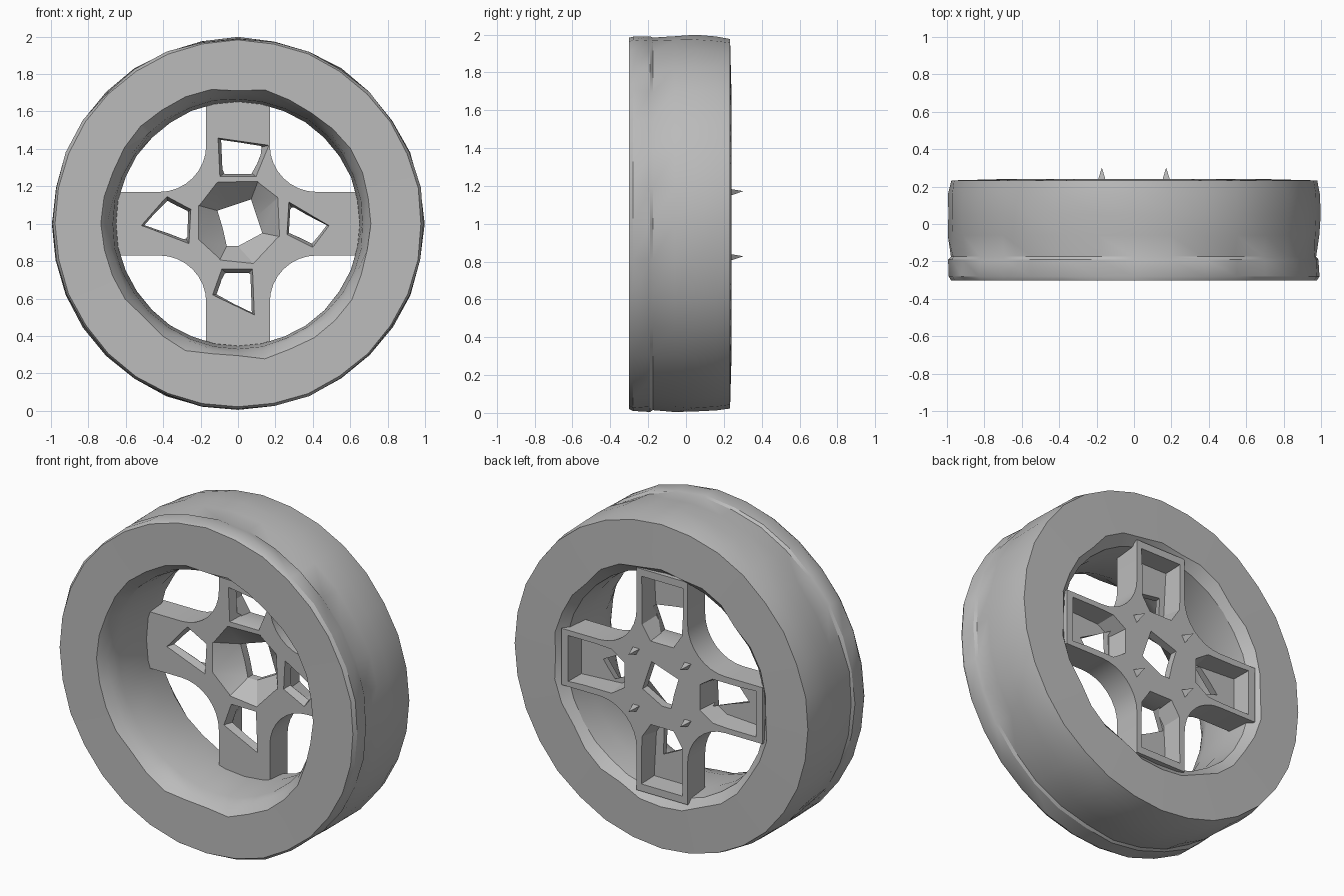
import bpy, bmesh, math, random
from mathutils import Matrix, Vector

random.seed(4)
cube = bpy.data.objects.get("Cube")
if cube:
    bpy.data.objects.remove(cube, do_unlink=True)

grey = bpy.data.materials.new("plain grey")
grey.use_nodes = True
grey.diffuse_color = (0.5, 0.5, 0.5, 1)
grey.node_tree.nodes["Principled BSDF"].inputs["Base Color"].default_value = (0.5, 0.5, 0.5, 1)

CENTRE = Vector((0, 0, 1))


def smooth(ob, degrees):
    bpy.ops.object.select_all(action='DESELECT')
    ob.select_set(True)
    bpy.context.view_layer.objects.active = ob
    bpy.ops.object.shade_smooth_by_angle(angle=math.radians(degrees))


def finish(bm, name):
    bmesh.ops.recalc_face_normals(bm, faces=bm.faces)
    mesh = bpy.data.meshes.new(name)
    bm.to_mesh(mesh)
    bm.free()
    mesh.materials.append(grey)
    ob = bpy.data.objects.new(name, mesh)
    bpy.context.collection.objects.link(ob)
    ob.location = CENTRE
    return ob


def loft(bm, front, back, y0, y1, turn=0):
    """Closed solid between two outlines in the wheel plane."""
    rot = Matrix.Rotation(turn, 3, 'Y')
    a = [bm.verts.new(rot @ Vector((x, y0, z))) for x, z in front]
    b = [bm.verts.new(rot @ Vector((x, y1, z))) for x, z in back]
    bm.faces.new(a)
    bm.faces.new(b[::-1])
    for i in range(len(a)):
        j = (i + 1) % len(a)
        bm.faces.new((a[i], b[i], b[j], a[j]))


def cut(target, bm, name):
    cutter = finish(bm, name)
    cutter.hide_render = True
    mod = target.modifiers.new(name, 'BOOLEAN')
    mod.operation = 'DIFFERENCE'
    mod.solver = 'EXACT'
    mod.object = cutter
    bpy.ops.object.select_all(action='DESELECT')
    bpy.context.view_layer.objects.active = target
    target.select_set(True)
    bpy.ops.object.modifier_apply(modifier=name)
    bpy.data.objects.remove(cutter, do_unlink=True)


# Tyre with its barrel: (radius, depth, unevenness) section swept round the axle
section = [(0.72, -0.30, 0.018), (0.98, -0.302, 0.003), (0.993, -0.28, 0.006),
           (0.99, -0.19, 0.006), (0.98, -0.175, 0.007), (0.992, -0.06, 0.006),
           (0.995, 0.05, 0.004), (0.99, 0.16, 0.006), (0.978, 0.233, 0.003),
           (0.71, 0.24, 0.014), (0.665, 0.19, 0.003), (0.652, 0.05, 0.002),
           (0.668, -0.18, 0.004), (0.69, -0.25, 0.012)]
bm = bmesh.new()
STEPS = 32
rings = []
for s in range(STEPS):
    ang = math.tau * s / STEPS
    ring = []
    for r, y, wobble in section:
        r = min(r + random.uniform(-wobble, wobble), 1.0)
        ring.append(bm.verts.new((r * math.cos(ang), y, r * math.sin(ang))))
    rings.append(ring)
for s in range(STEPS):
    a, b = rings[s], rings[(s + 1) % STEPS]
    for k in range(len(section)):
        m = (k + 1) % len(section)
        bm.faces.new((a[k], a[m], b[m], b[k]))
smooth(finish(bm, "tyre_and_barrel"), 30)

# Four-armed spider, filleted between the arms
HALF, FILLET, REACH = 0.17, 0.25, 0.67
corner = HALF + FILLET
outline = []
for q in range(4):
    turn = Matrix.Rotation(q * math.pi / 2, 2)
    quarter = [(REACH, HALF)]
    for i in range(9):
        t = math.radians(270 - i * 90 / 8)
        quarter.append((corner + FILLET * math.cos(t), corner + FILLET * math.sin(t)))
    quarter.append((HALF, REACH))
    outline += [tuple(turn @ Vector(p)) for p in quarter]
FRONT, BACK = 0.06, 0.228
bm = bmesh.new()
loft(bm, outline, outline, FRONT, BACK)
spider = finish(bm, "spoke_spider")

# Hollow pockets in the back of the arms, sloping up toward the hub
bm = bmesh.new()
mouth = [(-0.08, 0.24), (0.08, 0.24), (0.14, 0.33), (0.14, 0.63), (-0.14, 0.63), (-0.14, 0.33)]
floor = [(-0.07, 0.27), (0.07, 0.27), (0.12, 0.35), (0.135, 0.62), (-0.135, 0.62), (-0.12, 0.35)]
for q in range(4):
    loft(bm, floor, mouth, 0.11, 0.3, q * math.pi / 2)
cut(spider, bm, "pocket_cutter")

# Uneven tapered openings through the arms
openings = [
    [(-0.10, 0.25), (0.10, 0.25), (0.17, 0.42), (-0.11, 0.46)],
    [(-0.12, 0.27), (0.06, 0.26), (0.13, 0.40), (0.01, 0.49)],
    [(-0.08, 0.24), (0.09, 0.24), (0.14, 0.38), (-0.09, 0.49)],
    [(-0.11, 0.26), (0.08, 0.25), (0.15, 0.38), (-0.01, 0.52)]]
bm = bmesh.new()
for q, shape in enumerate(openings):
    inner = [(x * 0.7, 0.36 + (z - 0.36) * 0.8) for x, z in shape]
    loft(bm, shape, inner, 0.05, 0.15, q * math.pi / 2)
cut(spider, bm, "arm_opening_cutter")

# Faceted funnel in the hub and the slanted hole behind it
hole = [(-0.11, 0.07), (-0.02, 0.10), (0.07, 0.13), (0.10, 0.04),
        (0.13, -0.05), (0.0, -0.12), (-0.06, -0.12), (-0.08, -0.03)]
bowl = [(-0.22, 0.10), (-0.12, 0.23), (0.11, 0.235), (0.22, 0.15),
        (0.23, -0.07), (0.09, -0.22), (-0.10, -0.20), (-0.22, -0.09)]
bm = bmesh.new()
loft(bm, bowl, hole, 0.05, 0.18)
cut(spider, bm, "hub_funnel_cutter")
bm = bmesh.new()
loft(bm, hole, hole, 0.12, 0.3)
cut(spider, bm, "hub_hole_cutter")
smooth(spider, 25)

# Four pointed studs on the back of the hub
bm = bmesh.new()
for sx in (-1, 1):
    for sz in (-1, 1):
        pos = Matrix.Translation((sx * 0.172, 0.255, sz * 0.172))
        bmesh.ops.create_cone(bm, cap_ends=True, segments=3, radius1=0.032, radius2=0.001,
                              depth=0.09, matrix=pos @ Matrix.Rotation(-math.pi / 2, 4, 'X'))
finish(bm, "hub_studs")
